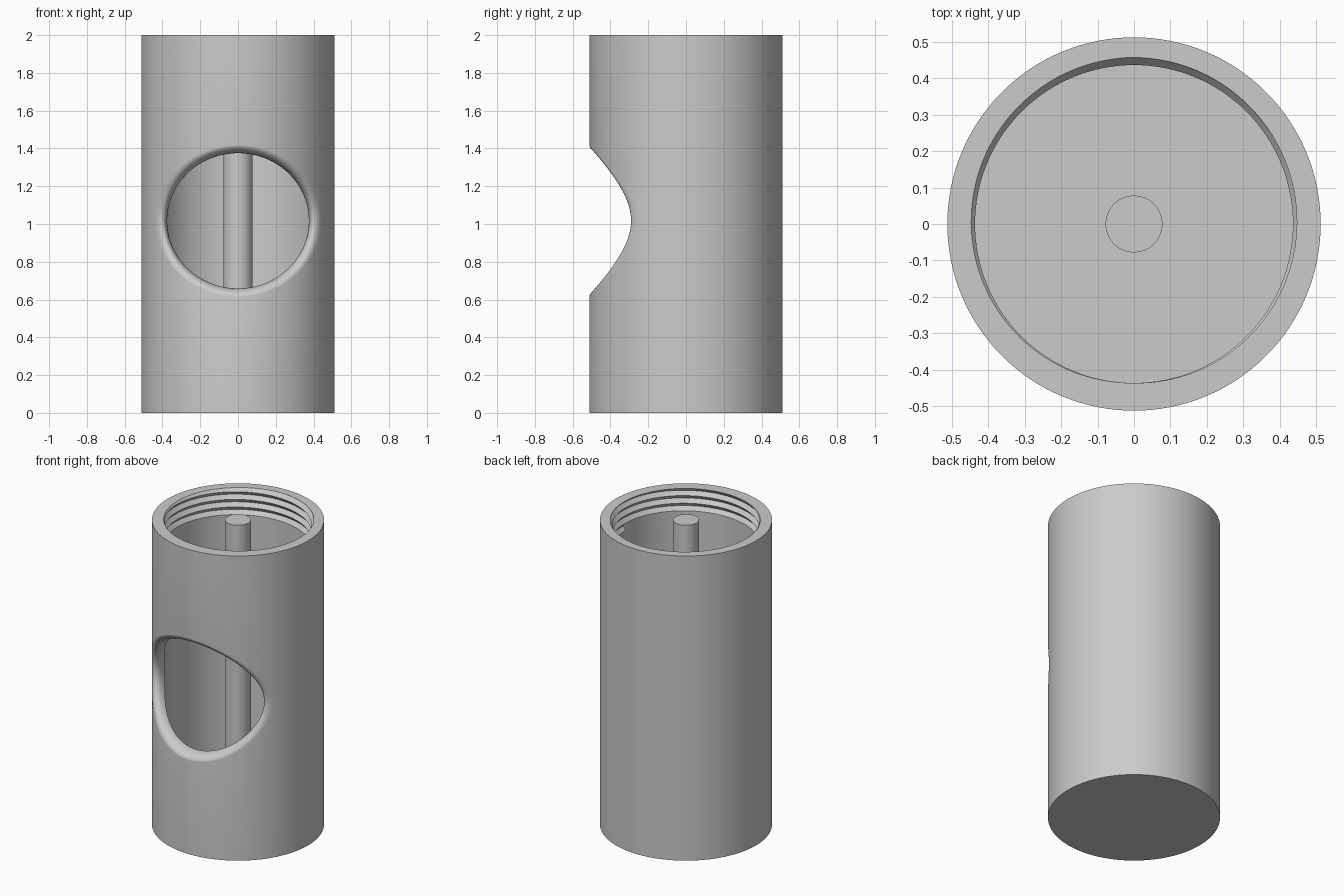
import bpy, bmesh
from math import sin, cos, pi, sqrt

if "Cube" in bpy.data.objects:
    bpy.data.objects.remove(bpy.data.objects["Cube"])

R, BORE, HEIGHT, FLOOR = 0.512, 0.436, 2.0, 0.08
N = 128

grey = bpy.data.materials.new("plain grey")
grey.use_nodes = True
colour = (0.6, 0.6, 0.6, 1)
grey.diffuse_color = colour
grey.node_tree.nodes["Principled BSDF"].inputs["Base Color"].default_value = colour


def finish(name, bm):
    bmesh.ops.recalc_face_normals(bm, faces=bm.faces[:])
    mesh = bpy.data.meshes.new(name)
    bm.to_mesh(mesh)
    bm.free()
    mesh.materials.append(grey)
    ob = bpy.data.objects.new(name, mesh)
    bpy.context.collection.objects.link(ob)
    return ob


def cylinder(name, radius, z0, z1, sides):
    bm = bmesh.new()
    made = bmesh.ops.create_cone(bm, cap_ends=True, segments=sides, radius1=radius,
                                 radius2=radius, depth=z1 - z0)
    bmesh.ops.translate(bm, verts=made["verts"], vec=(0, 0, (z0 + z1) / 2))
    return finish(name, bm)


def bridge(bm, a, b):
    for i in range(len(a)):
        j = (i + 1) % len(a)
        bm.faces.new((a[i], a[j], b[j], b[i]))


def bore_cutter():
    """Round bore whose upper end carries a helical V thread."""
    bm = bmesh.new()
    pitch, depth, rows = 0.05, 0.021, 10
    start = HEIGHT - 3.75 * pitch

    def vert(r, j, z):
        a = 2 * pi * j / N
        return bm.verts.new((r * cos(a), r * sin(a), z))

    def ring(z):
        return [vert(BORE, j, z) for j in range(N)]

    helix = {}

    def v(m, j):
        if j == N:                      # one full turn climbs two rows
            m, j = m + 2, 0
        if (m, j) not in helix:
            helix[m, j] = vert(BORE + depth * (m % 2), j, start + pitch * (m / 2 + j / N))
        return helix[m, j]

    for m in range(rows):
        for j in range(N):
            bm.faces.new((v(m, j), v(m, j + 1), v(m + 1, j + 1), v(m + 1, j)))
    base, low, top = ring(FLOOR), ring(start - 0.005), ring(HEIGHT + 0.2)
    bridge(bm, base, low)
    for j in range(N):
        k = (j + 1) % N
        lower = [low[j], low[k], v(0, j + 1), v(0, j)]
        upper = [v(rows, j), v(rows, j + 1), top[k], top[j]]
        if j == N - 1:
            lower[2:3] = [v(0, 0), v(1, 0), v(2, 0)]
        if j == 0:
            upper += [v(rows + 2, 0), v(rows + 1, 0)]
        bm.faces.new(lower)
        bm.faces.new(upper)
    bm.faces.new(base)
    bm.faces.new(top)
    return finish("bore_cutter", bm)


def window_cutter():
    """Round window that flares out to meet the curved outer wall."""
    bm = bmesh.new()
    steps, zc = 10, 1.017

    def ring(a, b, depth_at):
        pts = []
        for i in range(N):
            t = 2 * pi * i / N
            x = a * cos(t)
            pts.append(bm.verts.new((x, depth_at(x), zc + b * sin(t))))
        return pts

    rings = [ring(0.375, 0.358, lambda x: -0.15)]
    for s in range(steps + 1):
        u = s / steps * pi / 2
        grow, rad = 1 - cos(u), BORE - 0.001 + (R - BORE + 0.0015) * sin(u)
        rings.append(ring(0.375 + 0.07 * grow, 0.358 + 0.047 * grow,
                          lambda x: -sqrt(rad * rad - x * x)))
    rings.append(ring(0.445, 0.405, lambda x: -0.7))
    for a, b in zip(rings, rings[1:]):
        bridge(bm, a, b)
    bm.faces.new(rings[0])
    bm.faces.new(rings[-1])
    return finish("window_cutter", bm)


# Threaded tube with a closed bottom and a front window
tube = cylinder("tube_body", R, 0, HEIGHT, N)
for cutter in (bore_cutter(), window_cutter()):
    mod = tube.modifiers.new(cutter.name, "BOOLEAN")
    mod.operation = "DIFFERENCE"
    mod.solver = "EXACT"
    mod.object = cutter
    bpy.context.view_layer.objects.active = tube
    bpy.ops.object.modifier_apply(modifier=mod.name)
    bpy.data.objects.remove(cutter)

# Central post standing on the floor
post = cylinder("centre_post", 0.078, FLOOR - 0.01, HEIGHT, 48)

bpy.ops.object.select_all(action="DESELECT")
for ob in (tube, post):
    ob.select_set(True)
bpy.context.view_layer.objects.active = tube
bpy.ops.object.shade_smooth_by_angle(angle=0.5)
